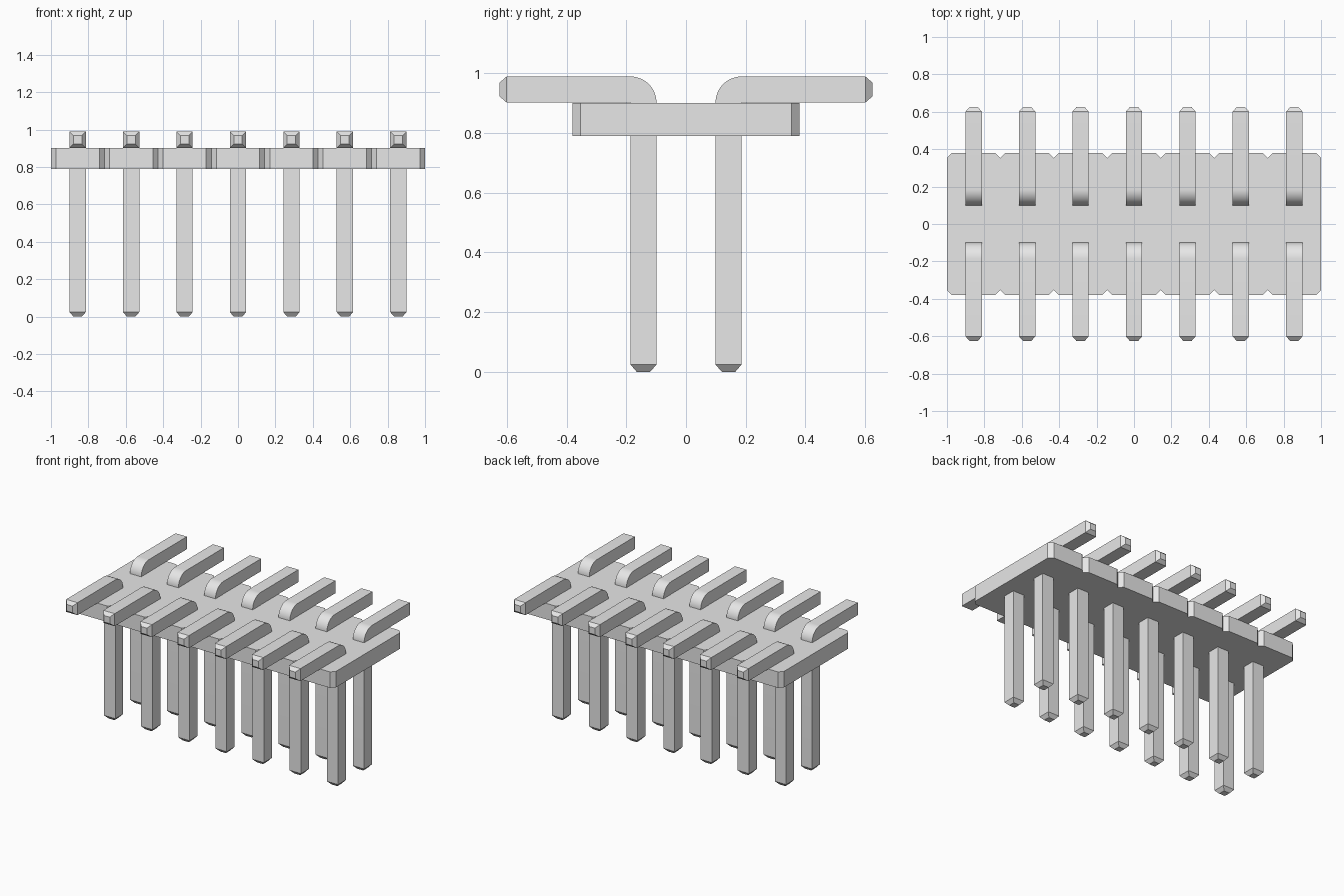
import bpy, bmesh, math
from mathutils import Vector

cube = bpy.data.objects.get("Cube")
if cube:
    bpy.data.objects.remove(cube, do_unlink=True)

PINS = 7
PITCH = 2 / PINS
HALF = 0.0435                    # half the pin thickness
BODY_LOW, BODY_TOP = 0.79, 0.901
BODY_DEPTH, NOTCH = 0.38, 0.027
LEG_IN, LEG_OUT = 0.099, 0.186   # y range of an upright leg
TIP = 0.024                      # length of a tapered tip
REACH = 0.625

grey = bpy.data.materials.new("light_grey")
grey.use_nodes = True
grey.diffuse_color = (0.8, 0.8, 0.8, 1)
grey.node_tree.nodes["Principled BSDF"].inputs["Base Color"].default_value = (0.8, 0.8, 0.8, 1)


def prism(points, offset):
    """Solid made by extruding a closed outline along an offset."""
    bm = bmesh.new()
    face = bm.faces.new([bm.verts.new(p) for p in points])
    made = bmesh.ops.extrude_face_region(bm, geom=[face])["geom"]
    bmesh.ops.translate(bm, vec=offset, verts=[v for v in made if isinstance(v, bmesh.types.BMVert)])
    bmesh.ops.recalc_face_normals(bm, faces=bm.faces)
    return bm


def taper(bm, direction):
    """Extrude the end face that lies furthest along a direction into a blunt tip."""
    d = Vector(direction)
    face = max((f for f in bm.faces if f.normal.dot(d) > 0.99),
               key=lambda f: f.calc_center_median().dot(d))
    made = bmesh.ops.extrude_discrete_faces(bm, faces=[face])["faces"][0]
    centre = made.calc_center_median()
    for v in made.verts:
        v.co = centre + (v.co - centre) * 0.52 + d * TIP


def finish(bm, name):
    mesh = bpy.data.meshes.new(name)
    bm.to_mesh(mesh)
    bm.free()
    mesh.materials.append(grey)
    obj = bpy.data.objects.new(name, mesh)
    bpy.context.collection.objects.link(obj)
    bpy.ops.object.select_all(action='DESELECT')
    obj.select_set(True)
    bpy.context.view_layer.objects.active = obj
    bpy.ops.object.shade_smooth_by_angle(angle=math.radians(30))
    return obj


# Housing: a slab with chamfered corners and a notch between neighbouring pins
front = []
for i in range(PINS):
    left = -1 + i * PITCH
    right = left + PITCH
    front += [(left, NOTCH - BODY_DEPTH), (left + NOTCH, -BODY_DEPTH), (right - NOTCH, -BODY_DEPTH)]
front.append((1, NOTCH - BODY_DEPTH))
outline = front + [(x, -y) for x, y in reversed(front)]
finish(prism([(x, y, BODY_LOW) for x, y in outline], (0, 0, BODY_TOP - BODY_LOW)), "housing")

# Bent pin: upright leg, rounded elbow and outward foot
radius = LEG_OUT - LEG_IN
side = [(LEG_IN, TIP)]
for i in range(13):
    a = math.pi / 2 * i / 12
    side.append((LEG_OUT - radius * math.cos(a), BODY_TOP + 0.001 + radius * math.sin(a)))
side += [(REACH - TIP, BODY_TOP + 0.001 + radius), (REACH - TIP, BODY_TOP + 0.001),
         (LEG_OUT, BODY_TOP + 0.001), (LEG_OUT, TIP)]
first_x = -1 + PITCH / 2
pin = prism([(first_x - HALF, y, z) for y, z in side], (2 * HALF, 0, 0))
taper(pin, (0, 0, -1))
taper(pin, (0, 1, 0))
pins = finish(pin, "bent_pins")

# Repeat the pin along the housing and mirror it to the other row
array = pins.modifiers.new("row", 'ARRAY')
array.count = PINS
array.use_relative_offset = False
array.use_constant_offset = True
array.constant_offset_displace = (PITCH, 0, 0)
mirror = pins.modifiers.new("two_rows", 'MIRROR')
mirror.use_axis = (False, True, False)
mirror.use_mirror_merge = False
